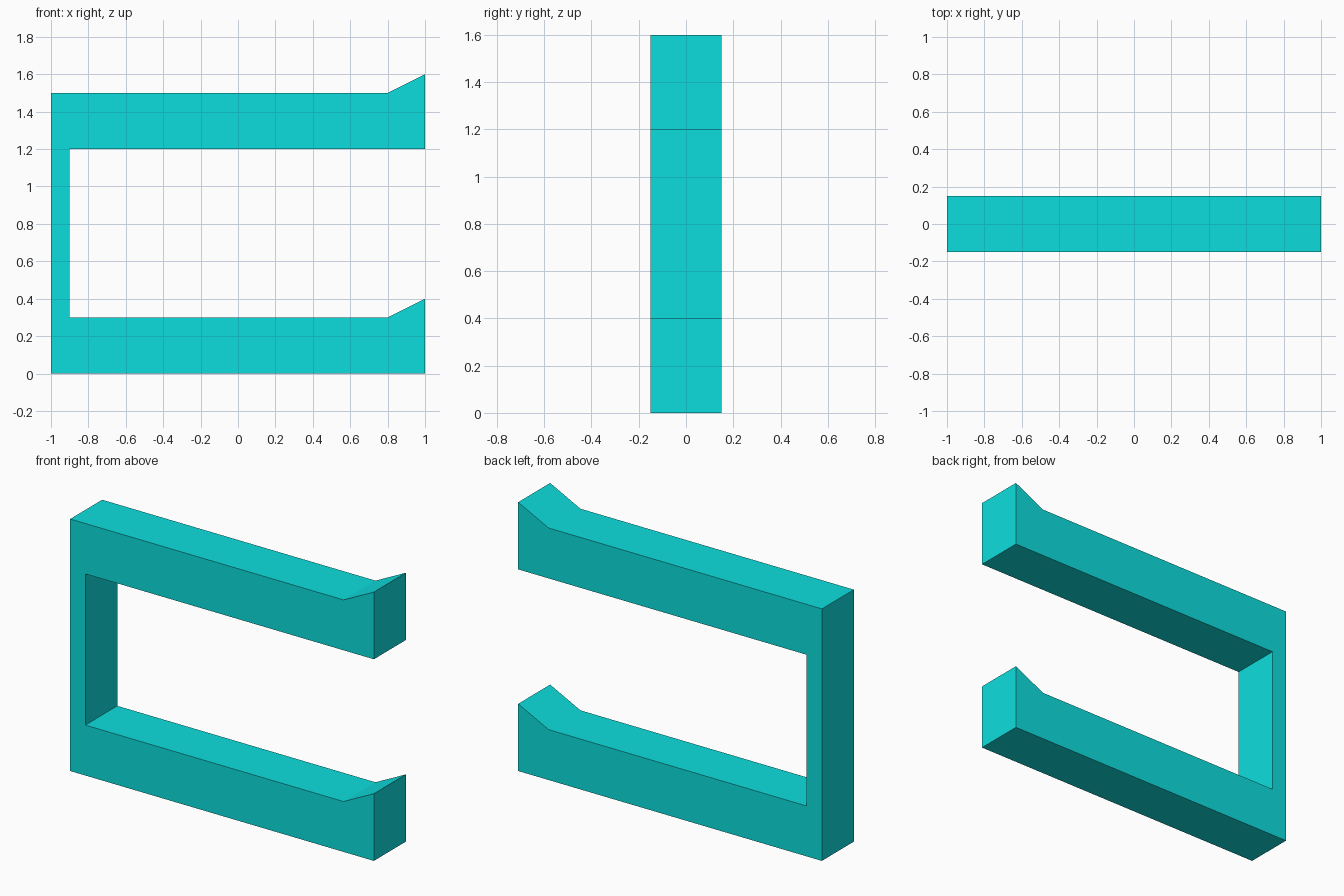
import bpy
import bmesh

if "Cube" in bpy.data.objects:
    bpy.data.objects.remove(bpy.data.objects["Cube"])

HALF_DEPTH = 0.15

# Cyan material
cyan = bpy.data.materials.new("cyan")
cyan.diffuse_color = (0.004, 0.73, 0.73, 1.0)
cyan.use_nodes = True
cyan.node_tree.nodes["Principled BSDF"].inputs["Base Color"].default_value = cyan.diffuse_color


def arm_top(z):
    """Upper edge of an arm, from its flared tip back to the flat part."""
    return [(1.0, z + 0.1), (0.8, z)]


# Side profile (x, z): two arms with raised tips joined by a thin back wall
profile = [(-1.0, 0.0), (1.0, 0.0)]
profile += arm_top(0.3)
profile += [(-0.9, 0.3), (-0.9, 1.2), (1.0, 1.2)]
profile += arm_top(1.5)
profile += [(-1.0, 1.5)]

# Extrude the profile through the depth
bm = bmesh.new()
face = bm.faces.new([bm.verts.new((x, -HALF_DEPTH, z)) for x, z in profile])
extruded = bmesh.ops.extrude_face_region(bm, geom=[face], use_keep_orig=True)
new_verts = [g for g in extruded["geom"] if isinstance(g, bmesh.types.BMVert)]
bmesh.ops.translate(bm, verts=new_verts, vec=(0, 2 * HALF_DEPTH, 0))
bmesh.ops.recalc_face_normals(bm, faces=bm.faces)

mesh = bpy.data.meshes.new("double_arm_bracket")
bm.to_mesh(mesh)
bm.free()
mesh.materials.append(cyan)
bracket = bpy.data.objects.new("double_arm_bracket", mesh)
bpy.context.collection.objects.link(bracket)
